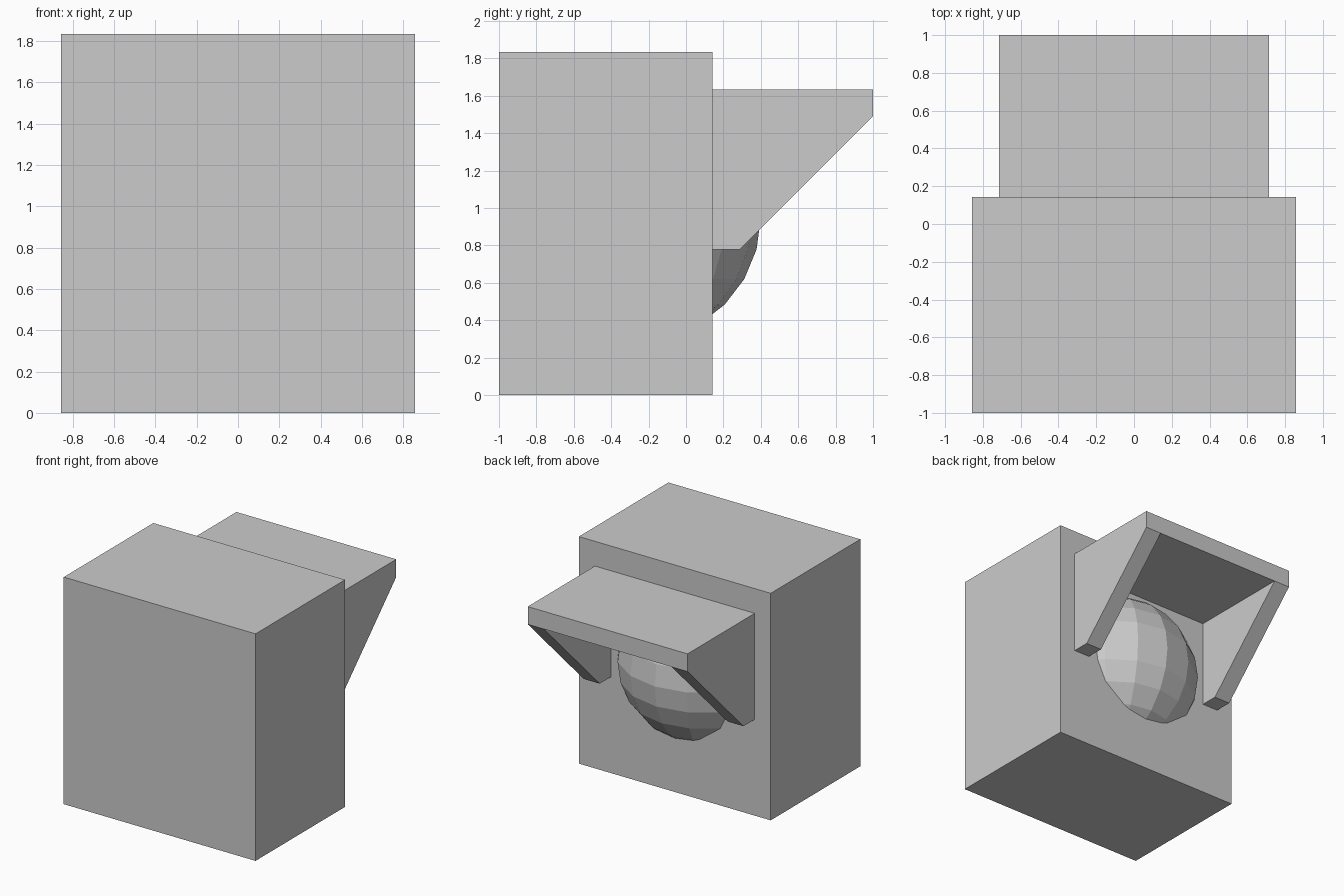
import bpy
import bmesh
from mathutils import Matrix

if "Cube" in bpy.data.objects:
    bpy.data.objects.remove(bpy.data.objects["Cube"])

T = 0.143        # board thickness of the hood
BACK = 0.143     # y of the housing's rear face


def add_object(name, bm):
    bmesh.ops.recalc_face_normals(bm, faces=bm.faces)
    mesh = bpy.data.meshes.new(name)
    bm.to_mesh(mesh)
    bm.free()
    obj = bpy.data.objects.new(name, mesh)
    bpy.context.collection.objects.link(obj)
    return obj


def extrude_profile(name, points, x0, x1):
    """Extrude a (y, z) outline from x0 to x1."""
    bm = bmesh.new()
    face = bm.faces.new([bm.verts.new((x0, y, z)) for y, z in points])
    ext = bmesh.ops.extrude_face_region(bm, geom=[face])
    moved = [g for g in ext["geom"] if isinstance(g, bmesh.types.BMVert)]
    bmesh.ops.translate(bm, verts=moved, vec=(x1 - x0, 0, 0))
    return add_object(name, bm)


def rect(y0, y1, z0, z1):
    return [(y0, z0), (y1, z0), (y1, z1), (y0, z1)]


# Main housing block
extrude_profile("housing", rect(-1, BACK, 0, 1.834), -0.857, 0.857)

# Hood roof, between the housing and the front lip
extrude_profile("hood_roof", rect(BACK, 1, 1.491, 1.634), -0.714, 0.714)

# Slanted hood cheeks, mirrored to both sides
cheek = [(BACK, 1.491), (1, 1.491), (0.286, 0.777), (BACK, 0.777)]
side = extrude_profile("hood_cheeks", cheek, 0.714 - T, 0.714)
side.modifiers.new("mirror", "MIRROR")

# Low-poly ball bulging out of the rear face
bm = bmesh.new()
bmesh.ops.create_uvsphere(bm, u_segments=16, v_segments=12, radius=0.66,
                          matrix=Matrix.Translation((0, -0.26, 0.95)))
add_object("lens_ball", bm)
